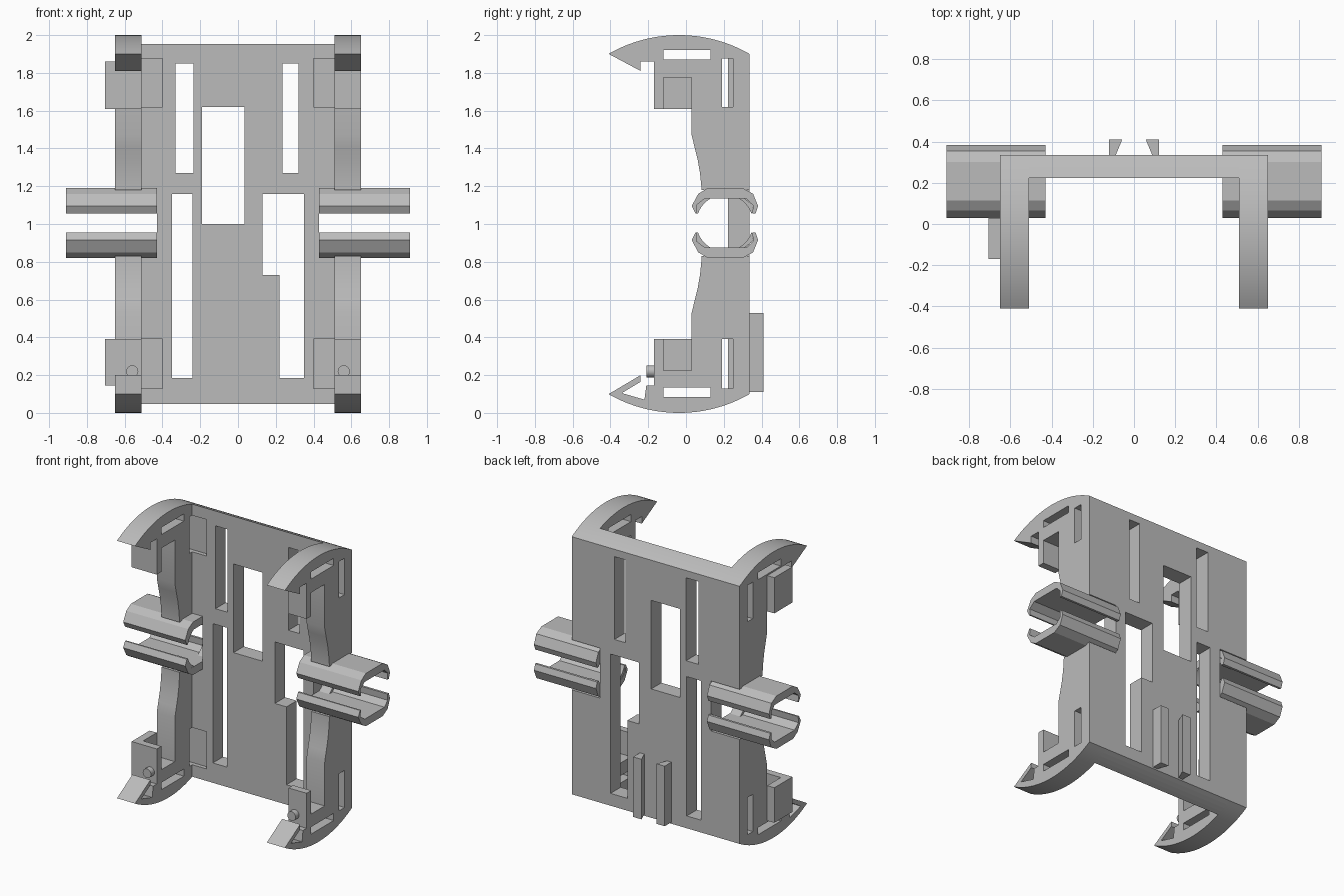
import bpy, bmesh, math
from mathutils import Vector

cube = bpy.data.objects.get("Cube")
if cube:
    bpy.data.objects.remove(cube, do_unlink=True)

grey = bpy.data.materials.new("plain grey")
grey.use_nodes = True
grey.diffuse_color = (0.5, 0.5, 0.5, 1)
grey.node_tree.nodes["Principled BSDF"].inputs["Base Color"].default_value = (0.5, 0.5, 0.5, 1)


def finish(name, bm):
    bmesh.ops.recalc_face_normals(bm, faces=bm.faces)
    mesh = bpy.data.meshes.new(name)
    bm.to_mesh(mesh)
    bm.free()
    mesh.materials.append(grey)
    ob = bpy.data.objects.new(name, mesh)
    bpy.context.collection.objects.link(ob)
    return ob


def select(ob):
    bpy.ops.object.select_all(action='DESELECT')
    ob.select_set(True)
    bpy.context.view_layer.objects.active = ob


def smooth(ob):
    select(ob)
    bpy.ops.object.shade_smooth_by_angle(angle=math.radians(20))


def prism(name, pts, a, b, axis="x"):
    """Extrude a closed profile: (y, z) along x, or (x, y) along z."""
    bm = bmesh.new()
    place = (lambda p: (a, p[0], p[1])) if axis == "x" else (lambda p: (p[0], p[1], a))
    face = bm.faces.new([bm.verts.new(place(p)) for p in pts])
    out = bmesh.ops.extrude_face_region(bm, geom=[face])
    move = Vector((b - a, 0, 0)) if axis == "x" else Vector((0, 0, b - a))
    bmesh.ops.translate(bm, vec=move, verts=[v for v in out["geom"] if isinstance(v, bmesh.types.BMVert)])
    return finish(name, bm)


def boxes(name, specs):
    """Several boxes in one mesh, each (x0, x1, y0, y1, z0, z1)."""
    bm = bmesh.new()
    for x0, x1, y0, y1, z0, z1 in specs:
        for v in bmesh.ops.create_cube(bm, size=1)["verts"]:
            v.co = (x1 if v.co.x > 0 else x0, y1 if v.co.y > 0 else y0, z1 if v.co.z > 0 else z0)
    return finish(name, bm)


def cut(ob, specs):
    cutter = boxes("cutter", specs)
    cutter.hide_render = True
    mod = ob.modifiers.new("cut", 'BOOLEAN')
    mod.operation, mod.solver, mod.use_self = 'DIFFERENCE', 'EXACT', True
    mod.object = cutter
    select(ob)
    bpy.ops.object.modifier_apply(modifier=mod.name)
    bpy.data.objects.remove(cutter, do_unlink=True)


# Shared arched edge of the walls and plate
R, MID, BACK, FRONT = 0.75, -0.037, 0.335, -0.41


def arc(y0, y1, n):
    ys = [y0 + (y1 - y0) * i / n for i in range(n + 1)]
    return [(y, 2 - R + math.sqrt(R * R - (y - MID) ** 2)) for y in ys]


def flip(pts):
    return [(y, 2 - z) for y, z in reversed(pts)]


# Side walls: hooked tips, notched blocks and a waisted front edge
notch = [(-0.17, 1.61), (-0.12, 1.61), (-0.12, 1.775), (0.03, 1.775), (0.03, 1.47),
         (0.047, 1.4), (0.062, 1.34), (0.074, 1.27), (0.081, 1.2), (0.083, 1.13)]
top_hook = [(-0.24, 1.81), (-0.24, 1.86), (-0.17, 1.86)]
low_hook = [(-0.17, 0.145), (-0.21, 0.145), (-0.22, 0.07), (-0.34, 0.105), (-0.24, 0.165), (-0.24, 0.2)]
top_edge = arc(BACK, FRONT, 28)
profile = top_edge + top_hook + notch + flip(notch) + low_hook + flip(top_edge)

for side, s in (("left", 1), ("right", -1)):
    wall = prism(side + "_wall", profile, s * 0.51, s * 0.65)
    x0, x1 = sorted((s * 0.45, s * 0.75))
    cut(wall, [(x0, x1, -0.12, 0.13, 1.87, 1.92), (x0, x1, -0.12, 0.13, 0.085, 0.135),
               (x0, x1, 0.19, 0.25, 1.62, 1.875), (x0, x1, 0.19, 0.25, 0.13, 0.39),
               (x0, x1, -0.1, 0.5, 0.83, 1.18)])
    smooth(wall)

    # Round peg on the lower block
    bm = bmesh.new()
    bmesh.ops.create_cone(bm, cap_ends=True, segments=24, radius1=0.032, radius2=0.032, depth=0.05)
    for v in bm.verts:
        v.co = (s * 0.56 + v.co.x, -0.183 + v.co.z, 0.22 + v.co.y)
    smooth(finish(side + "_peg", bm))

# Back plate with its windows, corner recesses and clip openings
strip = arc(BACK, 0.222, 4)
plate = prism("back_plate", strip + flip(strip), -0.51, 0.51)
windows = [(-0.33, -0.235, 1.27, 1.85), (0.235, 0.32, 1.27, 1.85), (-0.19, 0.035, 1.0, 1.62),
           (-0.35, -0.24, 0.185, 1.16), (0.22, 0.35, 0.185, 1.16), (0.13, 0.3, 0.73, 1.16)]
holes = [(a, b, 0.1, 0.5, c, d) for a, b, c, d in windows]
for s in (1, -1):
    x0, x1 = sorted((s * 0.43, s * 0.6))
    r0, r1 = sorted((s * 0.40, s * 0.6))
    holes += [(x0, x1, 0.1, 0.5, 0.83, 1.18), (r0, r1, 0.1, 0.25, 1.62, 1.875),
              (r0, r1, 0.1, 0.25, 0.13, 0.39)]
cut(plate, holes)

# Outer pads closing the notches on one side
for name, z0, z1 in (("upper_pad", 1.61, 1.86), ("lower_pad", 0.145, 0.39)):
    boxes(name, [(-0.705, -0.65, -0.17, 0.03, z0, z1)])

# Dovetail ribs on the back
for side, s in (("left", 1), ("right", -1)):
    prism(side + "_back_rib", [(s * 0.122, BACK), (s * 0.122, 0.41), (s * 0.057, 0.41), (s * 0.088, BACK)],
          0.11, 0.53, "z")

# Open tube clips: angled jaws with a rounded web at the inner end
CY, CZ = 0.205, 1.005
jaw = [(0.05, 1.055), (0.03, 1.095), (0.065, 1.16), (0.115, 1.19), (0.30, 1.19), (0.355, 1.16),
       (0.382, 1.095), (0.368, 1.055), (0.352, 1.055), (0.355, 1.1), (0.32, 1.135), (0.1, 1.135),
       (0.055, 1.1), (0.06, 1.055)]
a0, a1 = math.asin(0.05 / 0.15), math.asin(0.13 / 0.15)
web = [(0.06, 1.055), (0.055, 1.1), (0.1, 1.135)]
web += [(CY - 0.15 * math.cos(a), CZ + 0.15 * math.sin(a))
        for a in (a1 + (a0 - a1) * i / 8 for i in range(9))]
for side, s in (("left", 1), ("right", -1)):
    for level, k in (("upper", 1), ("lower", -1)):
        name = f"{side}_{level}_clip"
        prism(name + "_jaw", [(y, CZ + k * (z - CZ)) for y, z in jaw], s * 0.43, s * 0.91)
        for end, m in (("front", 1), ("back", -1)):
            smooth(prism(f"{name}_{end}_web", [(CY + m * (y - CY), CZ + k * (z - CZ)) for y, z in web],
                         s * 0.432, s * 0.51))
